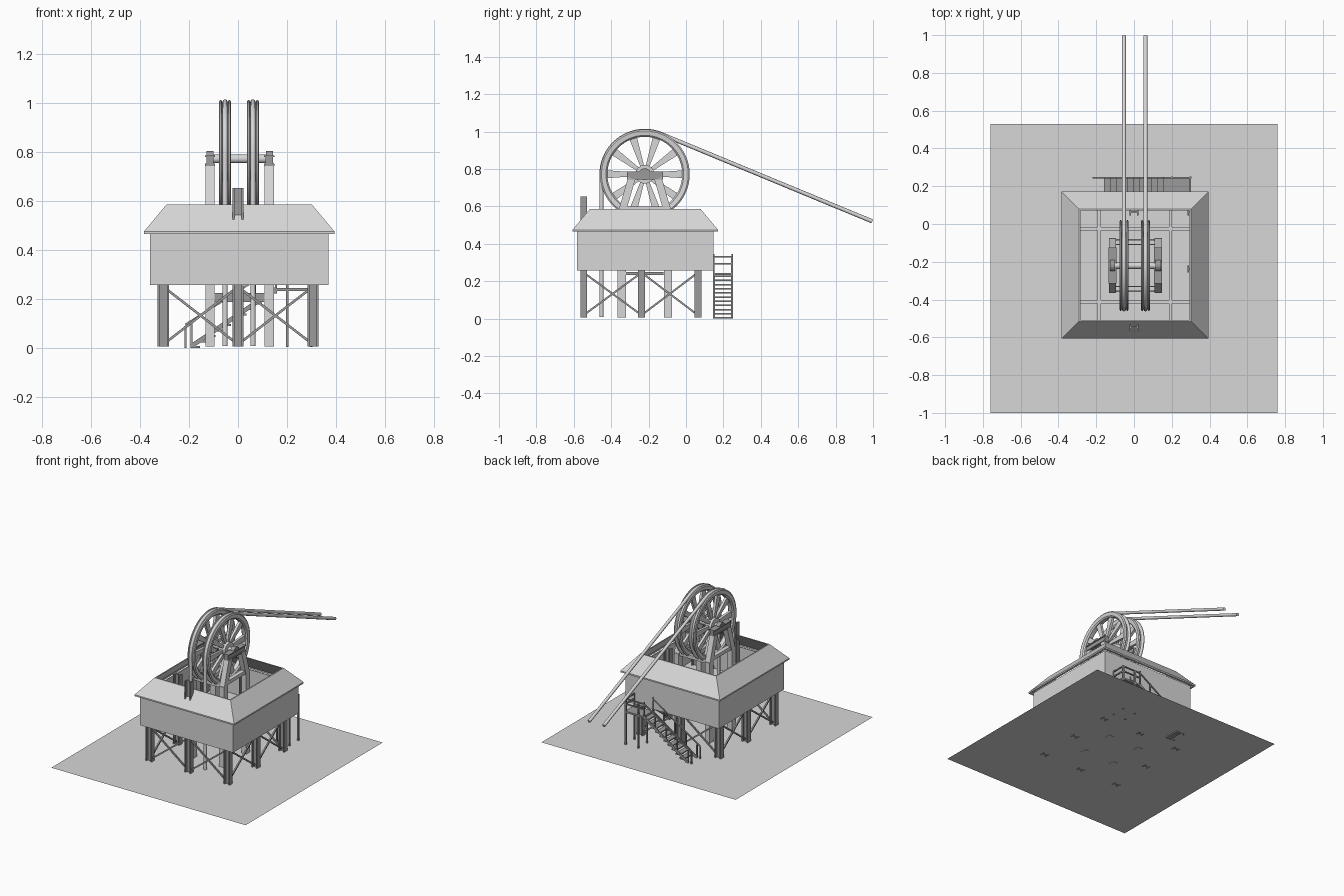
import bpy, bmesh, math
from mathutils import Vector, Matrix

if "Cube" in bpy.data.objects:
    bpy.data.objects.remove(bpy.data.objects["Cube"])

CX, CY = 0.005, -0.218          # centre of the building
WY, WZ = -0.22, 0.772           # wheel axle
WHEELS = (-0.053, 0.061)


def material(name, v):
    m = bpy.data.materials.new(name)
    m.diffuse_color = (v, v, v, 1)
    m.use_nodes = True
    m.node_tree.nodes["Principled BSDF"].inputs["Base Color"].default_value = m.diffuse_color
    return m


LIGHT = material("light_grey", 0.68)
DARK = material("dark_grey", 0.33)


def finish(name, bm, mat, smooth=False):
    bmesh.ops.recalc_face_normals(bm, faces=bm.faces)
    me = bpy.data.meshes.new(name)
    bm.to_mesh(me)
    bm.free()
    ob = bpy.data.objects.new(name, me)
    bpy.context.collection.objects.link(ob)
    me.materials.append(mat)
    if smooth:
        bpy.ops.object.select_all(action='DESELECT')
        ob.select_set(True)
        bpy.context.view_layer.objects.active = ob
        bpy.ops.object.shade_smooth_by_angle(angle=math.radians(35))
    return ob


def box(bm, x0, x1, y0, y1, z0, z1):
    mat = Matrix.Translation(((x0 + x1) / 2, (y0 + y1) / 2, (z0 + z1) / 2))
    bmesh.ops.create_cube(bm, size=1, matrix=mat @ Matrix.Diagonal((x1 - x0, y1 - y0, z1 - z0, 1)))


def beam(bm, a, b, w, d=None, w_end=None):
    """Bar from a to b; w is its local y width (w_end at b), d its local x width."""
    a, b = Vector(a), Vector(b)
    d = d or w
    n = (b - a).normalized()
    u = Vector((1, 0, 0)) if abs(n.x) < 0.5 else Vector((0, 1, 0))
    u = (u - n * u.dot(n)).normalized()
    v = n.cross(u)
    ends = []
    for p, ww in ((a, w), (b, w_end or w)):
        ends.append([bm.verts.new(p + u * d / 2 * i + v * ww / 2 * j)
                     for i, j in ((-1, -1), (1, -1), (1, 1), (-1, 1))])
    bm.faces.new(ends[0])
    bm.faces.new(ends[1])
    for i in range(4):
        k = (i + 1) % 4
        bm.faces.new((ends[0][i], ends[0][k], ends[1][k], ends[1][i]))


def square_ring(name, profile, mat):
    """Sweep a closed (half size, z) profile around the square building."""
    bm = bmesh.new()
    loops = [[bm.verts.new((CX + h * i, CY + h * j, z)) for h, z in profile]
             for i, j in ((-1, -1), (1, -1), (1, 1), (-1, 1))]
    bridge(bm, loops)
    return finish(name, bm, mat)


def bridge(bm, loops):
    for s, a in enumerate(loops):
        b = loops[(s + 1) % len(loops)]
        for i in range(len(a)):
            k = (i + 1) % len(a)
            bm.faces.new((a[i], a[k], b[k], b[i]))


def lathe(bm, x, profile, n=48):
    """Turn a closed (radius, x offset) profile about the axle."""
    loops = []
    for s in range(n):
        t = 2 * math.pi * s / n
        loops.append([bm.verts.new((x + o, WY + r * math.cos(t), WZ + r * math.sin(t)))
                      for r, o in profile])
    bridge(bm, loops)


# ground sheet
bm = bmesh.new()
bm.faces.new([bm.verts.new(p) for p in ((-.76, -1, .008), (.76, -1, .008), (.76, .53, .008), (-.76, .53, .008))])
finish("ground_sheet", bm, LIGHT)

# walls, open roof and deck around the shaft
square_ring("walls", [(.365, .257), (.365, .468), (.357, .468), (.357, .257)], LIGHT)
square_ring("roof", [(.389, .465), (.389, .475), (.297, .585), (.289, .585), (.375, .476), (.375, .465)], LIGHT)
square_ring("deck", [(.357, .258), (.357, .264), (.19, .264), (.19, .258)], LIGHT)

# joists crossing the deck
bm = bmesh.new()
for s in (-1, 1):
    box(bm, CX + s * .188 - .009, CX + s * .188 + .009, CY - .355, CY + .355, .26, .285)
    box(bm, CX - .355, CX + .355, CY + s * .193 - .009, CY + s * .193 + .009, .262, .283)
finish("deck_joists", bm, LIGHT)

# H section columns
XS, YS = (-.305, 0, .306), (-.547, -.238, .064)
bm = bmesh.new()
for x in XS:
    for y in YS:
        if x == 0 and y == YS[1]:
            continue
        top = .653 if (x == 0 and y == YS[0]) else .5
        for s in (-1, 1):
            box(bm, x + s * .019 - .004, x + s * .019 + .004, y - .018, y + .018, .006, top)
        box(bm, x - .016, x + .016, y - .004, y + .004, .006, top)
finish("columns", bm, DARK)

# cross braces between the columns
bm = bmesh.new()
for z0, z1 in ((.03, .235), (.235, .03)):
    for y in (YS[0], YS[2]):
        for i in range(2):
            beam(bm, (XS[i] + .02, y, z0), (XS[i + 1] - .02, y, z1), .01)
    for x in (XS[0], XS[2]):
        for i in range(2):
            beam(bm, (x, YS[i] + .015, z0), (x, YS[i + 1] - .015, z1), .01)
finish("cross_braces", bm, DARK)

# wheel frame: bent legs, side beams and ties
bm = bmesh.new()
tie = bmesh.new()
for x in (-.114, .128):
    for s in (-1, 1):
        beam(bm, (x, WY + s * .124, .006), (x, WY + s * .124, .575), .044, .038)
        beam(bm, (x, WY + s * .124, .565), (x, WY + s * .07, .75), .04, .038)
    box(bm, x - .015, x + .015, WY - .125, WY + .125, .575, .6)
    box(tie, x - .012, x + .012, WY - .1, WY + .1, .234, .25)
for s in (-1, 1):
    box(bm, -.1, .11, WY + s * .124 - .012, WY + s * .124 + .012, .56, .585)
    box(tie, -.1, .112, WY + s * .124 - .016, WY + s * .124 + .016, .188, .225)
finish("wheel_frame", bm, LIGHT)
finish("frame_ties", tie, DARK)

# bearing beams and caps
bm = bmesh.new()
for x in (-.114, .128):
    box(bm, x - .015, x + .015, WY - .096, WY + .096, .748, .78)
    for z in (.743, .779):
        box(bm, x - .021, x + .021, WY - .096, WY + .096, z, z + .007)
    lathe(bm, x, [(.015, -.014), (.032, -.014), (.032, .014), (.015, .014)], 24)
finish("bearings", bm, DARK)

# axle
bm = bmesh.new()
lathe(bm, 0, [(.002, -.125), (.018, -.125), (.018, .14), (.002, .14)], 24)
finish("axle", bm, LIGHT, True)

# winding wheels: grooved rim, hub and flared spokes
for name, x in zip(("left_wheel", "right_wheel"), WHEELS):
    bm = bmesh.new()
    lathe(bm, x, [(.2, -.014), (.208, -.022), (.232, -.025), (.24, -.02), (.24, -.015), (.222, -.007),
                  (.222, .007), (.24, .015), (.24, .02), (.232, .025), (.208, .022), (.2, .014)], 64)
    lathe(bm, x, [(.016, -.025), (.05, -.025), (.05, .025), (.016, .025)], 32)
    for i in range(10):
        t = 2 * math.pi * i / 10
        c, s = math.cos(t), math.sin(t)
        beam(bm, (x, WY + .045 * c, WZ + .045 * s), (x, WY + .204 * c, WZ + .204 * s), .02, .018, .042)
    finish(name, bm, LIGHT, True)

# ropes: up from the shaft, over the wheel and away to the back
R = .232
dy, dz = .996 - WY, .52 - WZ
tangent = math.atan2(dz, dy) + math.acos(R / math.hypot(dy, dz))
for name, x in zip(("left_rope", "right_rope"), WHEELS):
    pts = [(x, WY - R, .008)]
    for i in range(25):
        t = math.pi + (tangent - math.pi) * i / 24
        pts.append((x, WY + R * math.cos(t), WZ + R * math.sin(t)))
    pts.append((x, .996, .52))
    cu = bpy.data.curves.new(name, 'CURVE')
    cu.dimensions = '3D'
    cu.bevel_depth = .011
    cu.bevel_resolution = 2
    cu.use_fill_caps = True
    sp = cu.splines.new('POLY')
    sp.points.add(len(pts) - 1)
    for p, co in zip(sp.points, pts):
        p.co = (*co, 1)
    ob = bpy.data.objects.new(name, cu)
    bpy.context.collection.objects.link(ob)
    cu.materials.append(LIGHT)
    bpy.ops.object.select_all(action='DESELECT')
    ob.select_set(True)
    bpy.context.view_layer.objects.active = ob
    bpy.ops.object.convert(target='MESH')

# back stairs: treads and landing
Y0, Y1, XA, XB, XE, ZT = .145, .25, -.19, .155, .303, .245
bm = bmesh.new()
N = 11
for i in range(N):
    x = XA + (XB - XA) * i / N
    z = ZT * i / N
    box(bm, x, x + .036, Y0, Y1, z, z + .008)
box(bm, XB, XE, Y0, Y1, ZT - .012, ZT)
finish("stair_treads", bm, DARK)

# stringers, handrails and posts
bm = bmesh.new()
H = .09
for y in (Y0 + .004, Y1 - .004):
    beam(bm, (XA, y, .008), (XB, y, ZT - .005), .018, .006)
    beam(bm, (XA - .025, y, H + .005), (XB, y, ZT + H - .004), .008)
    for i in range(5):
        x = XA + (XB - XA) * i / 4
        z = ZT * i / 4
        box(bm, x - .004, x + .004, y - .004, y + .004, z, z + H + .01)
    box(bm, XA - .029, XA - .021, y - .004, y + .004, 0, H)
    for x in (.2, XE - .004):
        box(bm, x - .005, x + .005, y - .005, y + .005, .005, ZT + (H if y > .2 else 0))
for z in (ZT + H - .008, ZT + H / 2):
    box(bm, XB, XE, Y1 - .008, Y1, z, z + .008)
    box(bm, XE - .008, XE, Y0, Y1, z, z + .008)
box(bm, XE - .008, XE, Y0, Y0 + .008, ZT, ZT + H)
finish("stair_rails", bm, DARK)
